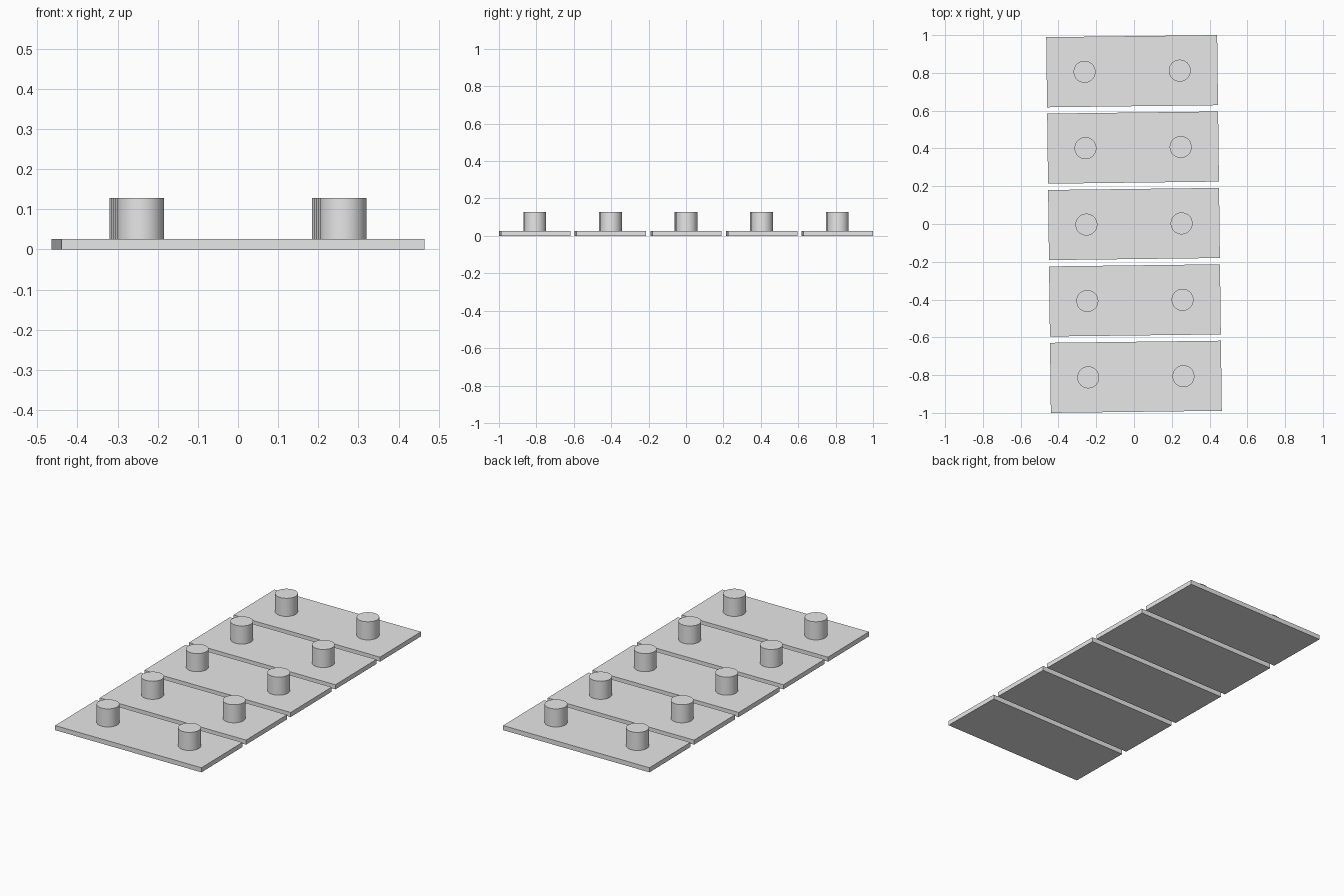
import bpy
import math
from mathutils import Matrix

if "Cube" in bpy.data.objects:
    bpy.data.objects.remove(bpy.data.objects["Cube"])

WIDTH, DEPTH, THICK = 0.905, 0.371, 0.026
PEG_R, PEG_TOP, PEG_X = 0.058, 0.128, 0.252
PITCH = 0.4045
TILT = Matrix.Rotation(0.0123, 4, 'Z')  # the whole row is turned slightly

grey = bpy.data.materials.new("light_grey")
grey.diffuse_color = (0.8, 0.8, 0.8, 1)
grey.use_nodes = True
grey.node_tree.nodes["Principled BSDF"].inputs["Base Color"].default_value = grey.diffuse_color


def finish(obj, name):
    obj.name = name
    obj.data.materials.append(grey)
    obj.matrix_world = TILT @ obj.matrix_world


def add_plate(name, y):
    bpy.ops.mesh.primitive_cube_add(size=1, location=(0, y, THICK / 2))
    obj = bpy.context.object
    obj.scale = (WIDTH, DEPTH, THICK)
    bpy.ops.object.transform_apply(location=False, rotation=False, scale=True)
    finish(obj, name)


def add_peg(name, x, y):
    # starts just inside the plate so the two parts join
    bottom = THICK / 2
    bpy.ops.mesh.primitive_cylinder_add(
        vertices=64, radius=PEG_R, depth=PEG_TOP - bottom,
        location=(x, y, (PEG_TOP + bottom) / 2))
    obj = bpy.context.object
    bpy.ops.object.shade_smooth_by_angle(angle=math.radians(30))
    finish(obj, name)


# Row of five plates, each with two round pegs
for i in range(5):
    y = (i - 2) * PITCH
    add_plate(f"plate_{i + 1}", y)
    add_peg(f"left_peg_{i + 1}", -PEG_X, y)
    add_peg(f"right_peg_{i + 1}", PEG_X, y)
